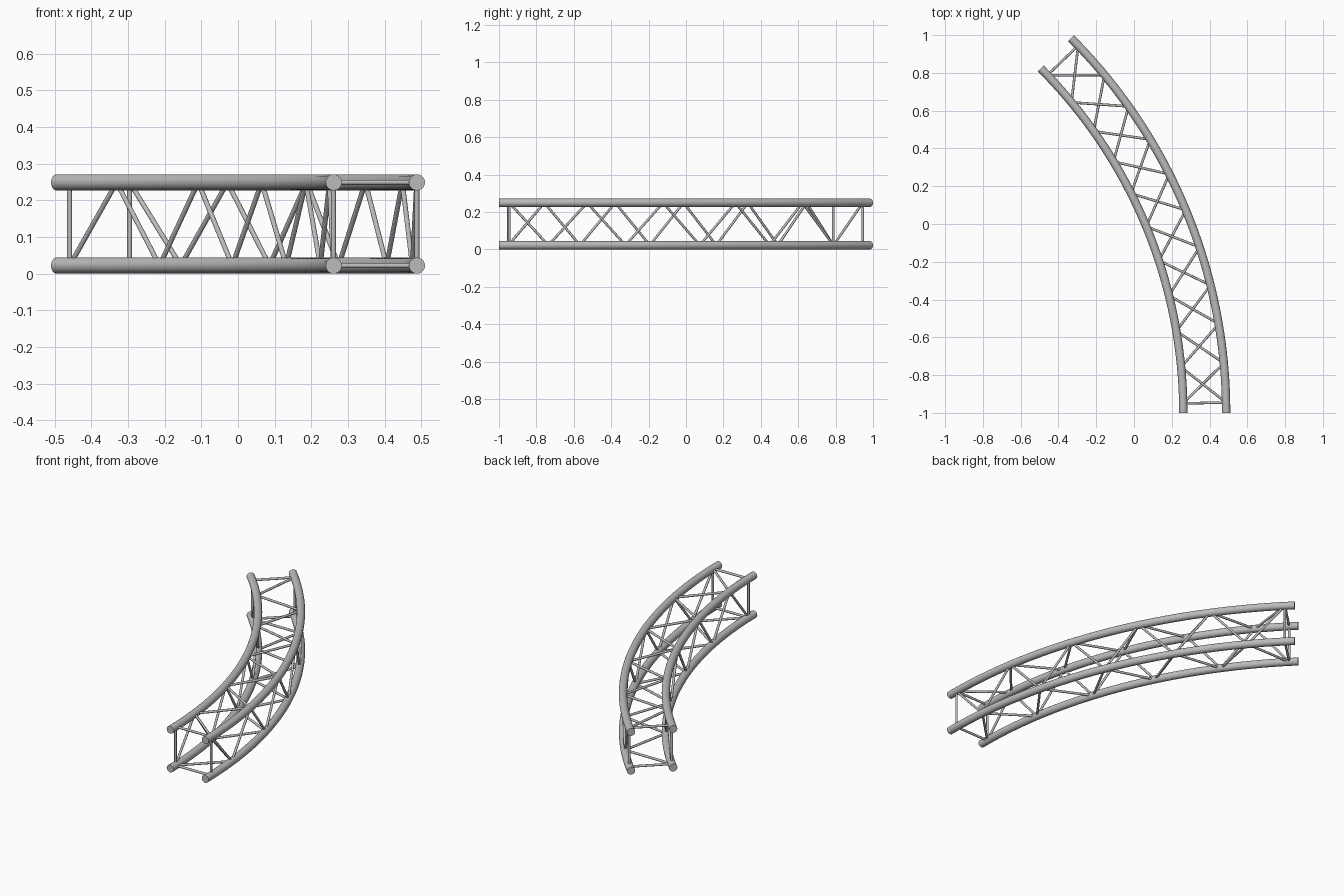
import bpy, bmesh, math
from mathutils import Vector, Matrix

cube = bpy.data.objects.get("Cube")
if cube:
    bpy.data.objects.remove(cube, do_unlink=True)

# Arc and section sizes
CENTRE = Vector((-2.318, -1.0, 0.0))
INNER, OUTER = 2.579, 2.806
LOW, HIGH = 0.022, 0.249
SWEEP = math.radians(45)
INSET = math.radians(1.12)
BAYS = 10
TUBE_R, BRACE_R = 0.022, 0.0068

metal = bpy.data.materials.new("grey_metal")
metal.use_nodes = True
grey = (0.5, 0.5, 0.5, 1.0)
metal.diffuse_color = grey
metal.node_tree.nodes["Principled BSDF"].inputs["Base Color"].default_value = grey


def point(corner, angle):
    radius, height = corner
    return CENTRE + Vector((radius * math.cos(angle), radius * math.sin(angle), height))


def finish(name, bm):
    bmesh.ops.recalc_face_normals(bm, faces=bm.faces[:])
    mesh = bpy.data.meshes.new(name)
    bm.to_mesh(mesh)
    bm.free()
    mesh.materials.append(metal)
    obj = bpy.data.objects.new(name, mesh)
    bpy.context.collection.objects.link(obj)
    bpy.ops.object.select_all(action="DESELECT")
    obj.select_set(True)
    bpy.context.view_layer.objects.active = obj
    bpy.ops.object.shade_smooth_by_angle(angle=math.radians(40))


def chord(name, corner):
    # Disc swept round the arc centre, capped at both ends
    bm = bmesh.new()
    place = Matrix.Translation(point(corner, 0)) @ Matrix.Rotation(math.pi / 2, 4, "X")
    disc = bmesh.ops.create_circle(bm, cap_ends=True, segments=24, radius=TUBE_R, matrix=place)
    start = disc["verts"][0].link_faces[0]
    rim = [v.co.copy() for v in start.verts]
    bmesh.ops.spin(bm, geom=list(start.edges), cent=CENTRE, axis=(0, 0, 1),
                   angle=SWEEP, steps=40, use_duplicate=False)
    turn = Matrix.Translation(CENTRE) @ Matrix.Rotation(SWEEP, 4, "Z") @ Matrix.Translation(-CENTRE)
    bm.faces.new([bm.verts.new(turn @ co) for co in rim])
    bmesh.ops.remove_doubles(bm, verts=bm.verts[:], dist=0.0001)
    finish(name, bm)


def rod(bm, a, b):
    span = b - a
    turn = span.to_track_quat("Z", "Y").to_matrix().to_4x4()
    bmesh.ops.create_cone(bm, cap_ends=True, segments=12, radius1=BRACE_R, radius2=BRACE_R,
                          depth=span.length, matrix=Matrix.Translation((a + b) / 2) @ turn)


def lattice(name, even, odd):
    # Zigzag between two chords, with a straight strut at each end
    bm = bmesh.new()
    step = (SWEEP - 2 * INSET) / BAYS
    nodes = [point(odd if i % 2 else even, INSET + i * step) for i in range(BAYS + 1)]
    for a, b in zip(nodes, nodes[1:]):
        rod(bm, a, b)
    for angle in (INSET, SWEEP - INSET):
        rod(bm, point(even, angle), point(odd, angle))
    finish(name, bm)


inner_low, inner_high = (INNER, LOW), (INNER, HIGH)
outer_low, outer_high = (OUTER, LOW), (OUTER, HIGH)

# Four curved main tubes
chord("inner_lower_tube", inner_low)
chord("inner_upper_tube", inner_high)
chord("outer_lower_tube", outer_low)
chord("outer_upper_tube", outer_high)

# Bracing on the four sides
lattice("top_bracing", outer_high, inner_high)
lattice("outer_bracing", outer_high, outer_low)
lattice("bottom_bracing", inner_low, outer_low)
lattice("inner_bracing", inner_low, inner_high)
